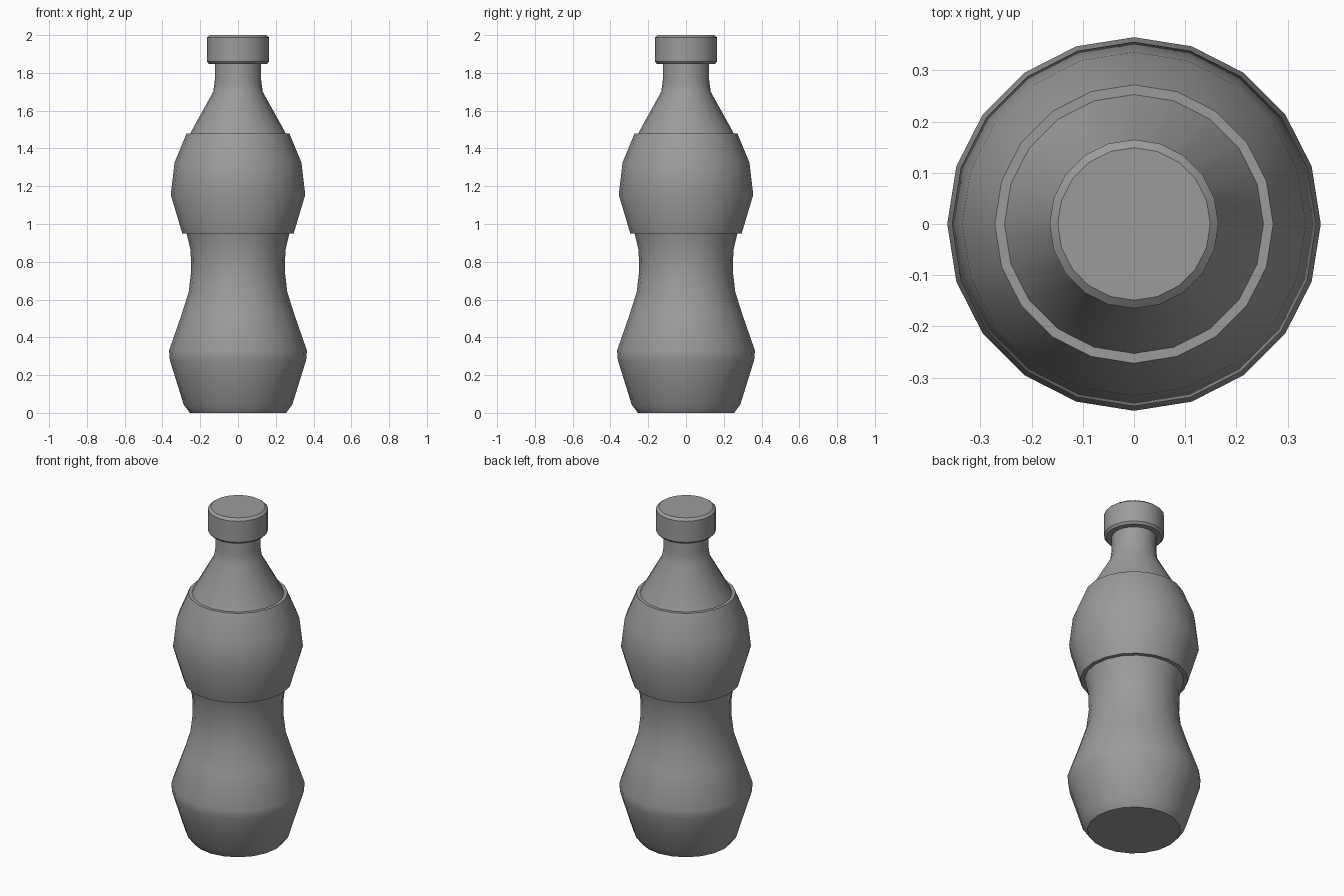
import bpy, bmesh, math

if "Cube" in bpy.data.objects:
    bpy.data.objects.remove(bpy.data.objects["Cube"])

SIDES = 20


def lathe(name, profile, closed=False):
    """Revolve (radius, z) points around z; open profiles get end caps."""
    bm = bmesh.new()
    rings = []
    for r, z in profile:
        rings.append([bm.verts.new((r * math.cos(2 * math.pi * i / SIDES),
                                    r * math.sin(2 * math.pi * i / SIDES), z))
                      for i in range(SIDES)])
    pairs = list(zip(rings, rings[1:]))
    if closed:
        pairs.append((rings[-1], rings[0]))
    for a, b in pairs:
        for i in range(SIDES):
            j = (i + 1) % SIDES
            bm.faces.new((a[i], a[j], b[j], b[i]))
    if not closed:
        bm.faces.new(rings[0][::-1])
        bm.faces.new(rings[-1])
    bmesh.ops.recalc_face_normals(bm, faces=bm.faces)
    mesh = bpy.data.meshes.new(name)
    bm.to_mesh(mesh)
    bm.free()
    ob = bpy.data.objects.new(name, mesh)
    bpy.context.collection.objects.link(ob)
    bpy.ops.object.select_all(action='DESELECT')
    ob.select_set(True)
    bpy.context.view_layer.objects.active = ob
    bpy.ops.object.shade_smooth_by_angle(angle=math.radians(35))
    return ob


# Bottle body, running on underneath the label
under_label = [(0.272, 0.95), (0.337, 1.15), (0.316, 1.32), (0.253, 1.48)]
lathe("bottle", [(0.255, 0), (0.288, 0.045), (0.336, 0.20), (0.361, 0.23 + 0.05),
                 (0.365, 0.33), (0.299, 0.52), (0.261, 0.64), (0.248, 0.75),
                 (0.251, 0.86)]
      + under_label + [(0.131, 1.70), (0.123, 1.76), (0.123, 1.87)])

# Wrap-around label: a closed band over the bottle
lathe("label", [(0.295, 0.95), (0.356, 1.155), (0.336, 1.325), (0.272, 1.48)]
      + under_label[::-1], closed=True)

# Screw cap with chamfered rims
lathe("cap", [(0.154, 1.847), (0.165, 1.86), (0.165, 1.987), (0.149, 2.0)])

# Dark grey plastic on every part
plastic = bpy.data.materials.new("dark_grey_plastic")
plastic.diffuse_color = (0.33, 0.33, 0.33, 1)
plastic.use_nodes = True
plastic.node_tree.nodes["Principled BSDF"].inputs["Base Color"].default_value = plastic.diffuse_color
for ob in bpy.context.collection.objects:
    ob.data.materials.append(plastic)
